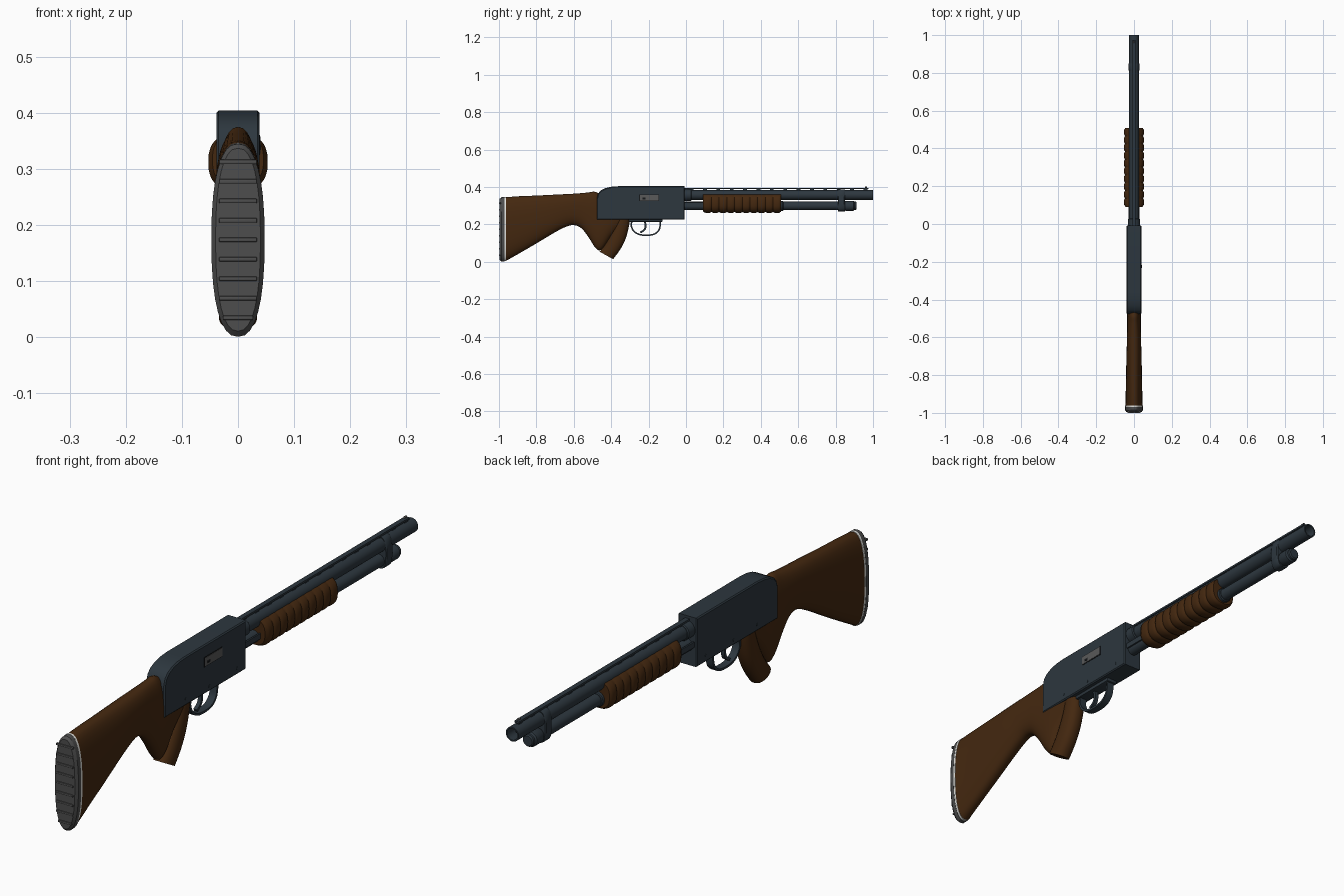
import bpy, bmesh, math
from mathutils import Vector

if "Cube" in bpy.data.objects:
    bpy.data.objects.remove(bpy.data.objects["Cube"])


def material(name, rgb):
    m = bpy.data.materials.new(name)
    m.diffuse_color = (*rgb, 1)
    m.use_nodes = True
    m.node_tree.nodes["Principled BSDF"].inputs["Base Color"].default_value = m.diffuse_color
    return m


STEEL = material("blued steel", (0.026, 0.038, 0.049))
WOOD = material("walnut", (0.058, 0.021, 0.005))
RUBBER = material("grey rubber", (0.075, 0.075, 0.075))
WHITE = material("white spacer", (0.75, 0.75, 0.72))
BOLT = material("bolt grey", (0.10, 0.10, 0.10))
DARK = material("dark bore", (0.008, 0.009, 0.011))


def finish(name, bm, mat, angle=35):
    bmesh.ops.recalc_face_normals(bm, faces=bm.faces)
    mesh = bpy.data.meshes.new(name)
    bm.to_mesh(mesh)
    bm.free()
    ob = bpy.data.objects.new(name, mesh)
    bpy.context.collection.objects.link(ob)
    mesh.materials.append(mat)
    bpy.ops.object.select_all(action='DESELECT')
    bpy.context.view_layer.objects.active = ob
    ob.select_set(True)
    bpy.ops.object.shade_smooth_by_angle(angle=math.radians(angle))
    return ob


def loft(name, rings, mat, angle=35):
    """Skin a row of equal rings and cap both ends."""
    bm = bmesh.new()
    vs = [[bm.verts.new(p) for p in r] for r in rings]
    n = len(vs[0])
    for a, b in zip(vs, vs[1:]):
        for i in range(n):
            bm.faces.new((a[i], a[(i + 1) % n], b[(i + 1) % n], b[i]))
    bm.faces.new(vs[0])
    bm.faces.new(vs[-1])
    return finish(name, bm, mat, angle)


def oval(y, zlo, zhi, w, power=2.4, n=32):
    """Superellipse ring across the gun."""
    out = []
    for i in range(n):
        a = 2 * math.pi * i / n
        c, s = math.cos(a), math.sin(a)
        x = w * math.copysign(abs(c) ** (2 / power), c)
        z = (zlo + zhi) / 2 + (zhi - zlo) / 2 * math.copysign(abs(s) ** (2 / power), s)
        out.append((x, y, z))
    return out


def turned(name, profile, z, mat, n=28):
    """Round part along y from (y, radius) pairs."""
    return loft(name, [oval(y, z - r, z + r, r, 2, n) for y, r in profile], mat)


def box(name, x, y, z, mat, bevel=0.0):
    bm = bmesh.new()
    bmesh.ops.create_cube(bm, size=1)
    for v in bm.verts:
        v.co = [lo + (c + 0.5) * (hi - lo) for c, (lo, hi) in zip(v.co, (x, y, z))]
    if bevel:
        bmesh.ops.bevel(bm, geom=bm.edges[:], offset=bevel, segments=2, affect='EDGES', profile=0.5)
    return finish(name, bm, mat)


def smooth_path(pts, steps=5):
    """Catmull-Rom points through (y, z) pairs or longer tuples."""
    p = [Vector(q) for q in pts]
    p = [2 * p[0] - p[1]] + p + [2 * p[-1] - p[-2]]
    out = []
    for a, b, c, d in zip(p, p[1:], p[2:], p[3:]):
        for k in range(steps):
            t = k / steps
            out.append(0.5 * (2 * b + (c - a) * t + (2 * a - 5 * b + 4 * c - d) * t * t
                              + (3 * b - a - 3 * c + d) * t ** 3))
    return out + [p[-2]]


def strip(name, pts, half_w, half_t, mat):
    """Flat bar bent along a path in the y-z plane."""
    path = smooth_path(pts)
    rings = []
    for i, p in enumerate(path):
        t = (path[min(i + 1, len(path) - 1)] - path[max(i - 1, 0)]).normalized()
        nrm = Vector((-t.y, t.x)) * half_t
        rings.append([(sx * half_w, p.x + s * nrm.x, p.y + s * nrm.y)
                      for sx, s in ((-1, -1), (1, -1), (1, 1), (-1, 1))])
    return loft(name, rings, mat)


# Stock: (y, bottom, top, half width), with the wrist running into a hooked grip
stock = [(-0.962, 0.005, 0.345, 0.046), (-0.90, 0.040, 0.350, 0.044), (-0.80, 0.098, 0.354, 0.042),
         (-0.70, 0.158, 0.359, 0.040), (-0.64, 0.188, 0.362, 0.038), (-0.60, 0.196, 0.364, 0.037),
         (-0.56, 0.180, 0.367, 0.036), (-0.52, 0.130, 0.371, 0.036), (-0.49, 0.082, 0.375, 0.036),
         (-0.465, 0.061, 0.365, 0.036), (-0.44, 0.078, 0.360, 0.036), (-0.40, 0.138, 0.350, 0.035),
         (-0.34, 0.200, 0.340, 0.033)]
stock_path = [Vector(stock[0])] + smooth_path([Vector(s[:3]) for s in stock], 3)[1:]
rings = []
for i, q in enumerate(stock_path):
    w = stock[i // 3][3] if i % 3 == 0 else stock[i // 3][3] + (stock[i // 3 + 1][3] - stock[i // 3][3]) * (i % 3) / 3
    rings.append(oval(q[0], q[1], q[2], w))
loft("stock", rings, WOOD, 50)

# Forward grip tongue: rings between a front edge and a back edge
edges = smooth_path([(-0.298, 0.245, -0.365, 0.245), (-0.304, 0.195, -0.385, 0.18),
                     (-0.322, 0.125, -0.412, 0.125), (-0.352, 0.065, -0.437, 0.085),
                     (-0.390, 0.014, -0.462, 0.054)], 3)
rings = []
for q in edges:
    a, b = Vector((0, q[0], q[1])), Vector((0, q[2], q[3]))
    ring = []
    for k in range(24):
        t = 2 * math.pi * k / 24
        p = (a + b) / 2 + (a - b) / 2 * math.cos(t)
        p.x = 0.034 * math.copysign(abs(math.sin(t)) ** 0.8, math.sin(t))
        ring.append(p)
    rings.append(ring)
loft("grip_tongue", rings, WOOD, 45)

# Butt: white spacer, rubber pad and its cross ribs
loft("butt_spacer", [oval(y, 0.003, 0.347, 0.047) for y in (-0.970, -0.962)], WHITE)
loft("recoil_pad", [oval(-0.970, 0.001, 0.346, 0.0475), oval(-0.986, 0.001, 0.345, 0.0475),
                    oval(-0.996, 0.011, 0.337, 0.040)], RUBBER, 25)
for i in range(9):
    z = 0.035 + i * 0.0347
    w = 0.027 if i == 0 else 0.034
    box(f"pad_rib_{i}", (-w, w), (-1.0, -0.99), (z - 0.004, z + 0.004), RUBBER, 0.002)

# Receiver: side profile extruded across
prof = [(-0.008, 0.226), (-0.008, 0.404), (-0.36, 0.404), (-0.40, 0.401), (-0.43, 0.394),
        (-0.455, 0.382), (-0.47, 0.365), (-0.477, 0.34), (-0.477, 0.226)]
rings = []
for x, inset in ((-0.0385, 0.004), (-0.0345, 0), (0.0345, 0), (0.0385, 0.004)):
    cy, cz = -0.24, 0.315
    rings.append([(x, y - math.copysign(inset, y - cy), z - math.copysign(inset, z - cz)) for y, z in prof])
loft("receiver", rings, STEEL, 30)

# Ejection port with bolt, and pins on both sides
box("ejection_port", (0.036, 0.0395), (-0.25, -0.145), (0.325, 0.361), DARK)
box("bolt", (0.036, 0.0405), (-0.247, -0.148), (0.328, 0.358), BOLT)
box("bolt_notch", (0.036, 0.0411), (-0.232, -0.216), (0.334, 0.343), DARK)
for i, (y, z) in enumerate(((-0.355, 0.25), (-0.06, 0.25), (-0.22, 0.245))):
    bm = bmesh.new()
    bmesh.ops.create_cone(bm, cap_ends=True, segments=12, radius1=0.005, radius2=0.005, depth=0.08)
    for v in bm.verts:
        v.co = (v.co.z, y + v.co.x, z + v.co.y)
    finish(f"pin_{i}", bm, STEEL)

# Trigger group
box("trigger_plate", (-0.022, 0.022), (-0.305, -0.125), (0.214, 0.235), STEEL, 0.003)
strip("trigger_guard", [(-0.288, 0.22), (-0.293, 0.195), (-0.280, 0.165), (-0.252, 0.147), (-0.215, 0.142),
                        (-0.172, 0.147), (-0.146, 0.168), (-0.138, 0.195), (-0.136, 0.22)], 0.014, 0.004, STEEL)
strip("trigger", [(-0.222, 0.22), (-0.216, 0.195), (-0.222, 0.172), (-0.244, 0.156)], 0.007, 0.005, STEEL)

# Barrel with recessed bore, collar, vented rib and bead
turned("barrel", [(-0.02, 0.026), (1.0, 0.026), (1.0, 0.021), (0.95, 0.021)], 0.357, STEEL)
turned("bore", [(0.952, 0.0205), (0.956, 0.0205)], 0.357, DARK)
turned("barrel_collar", [(-0.02, 0.031), (0.026, 0.031), (0.03, 0.028)], 0.357, STEEL)
box("sight_rib", (-0.009, 0.009), (-0.01, 0.975), (0.388, 0.395), STEEL)
for i in range(14):
    y = 0.02 + i * 0.0715
    box(f"rib_post_{i}", (-0.006, 0.006), (y, y + 0.02), (0.378, 0.389), STEEL)
turned("bead", [(0.958, 0.004), (0.968, 0.004)], 0.399, BOLT, 12)

# Magazine tube, cap, clamp and action bars
turned("magazine_tube", [(-0.02, 0.022), (0.87, 0.022)], 0.299, STEEL)
turned("magazine_cap", [(0.85, 0.024), (0.855, 0.027), (0.895, 0.027), (0.90, 0.022), (0.908, 0.022),
                        (0.912, 0.018)], 0.299, STEEL)
loft("barrel_clamp", [oval(y, 0.270, 0.386, w, 3) for y, w in
                      ((0.812, 0.027), (0.816, 0.030), (0.846, 0.030), (0.85, 0.027))], STEEL)
for side in (-1, 1):
    a, b = sorted((side * 0.022, side * 0.028))
    box("action_bar", (a, b), (-0.01, 0.12), (0.296, 0.316), STEEL)

# Ribbed fore-end: swollen ribs split by narrow grooves
rings = []


def forend_ring(y, s):
    rings.append(oval(y, 0.315 - 0.054 * s, 0.364, 0.053 * s, 2.5))


forend_ring(0.09, 0.86)
ribs, start, pitch = 10, 0.095, 0.0412
for i in range(ribs):
    y = start + i * pitch
    for f, s in ((0.0, 0.90), (0.14, 0.97), (0.32, 1.0), (0.68, 1.0), (0.86, 0.97)):
        forend_ring(y + f * pitch, s)
forend_ring(start + ribs * pitch, 0.88)
loft("fore_end", rings, WOOD, 30)
turned("fore_end_nut", [(0.50, 0.027), (0.517, 0.027), (0.52, 0.024)], 0.299, STEEL)
